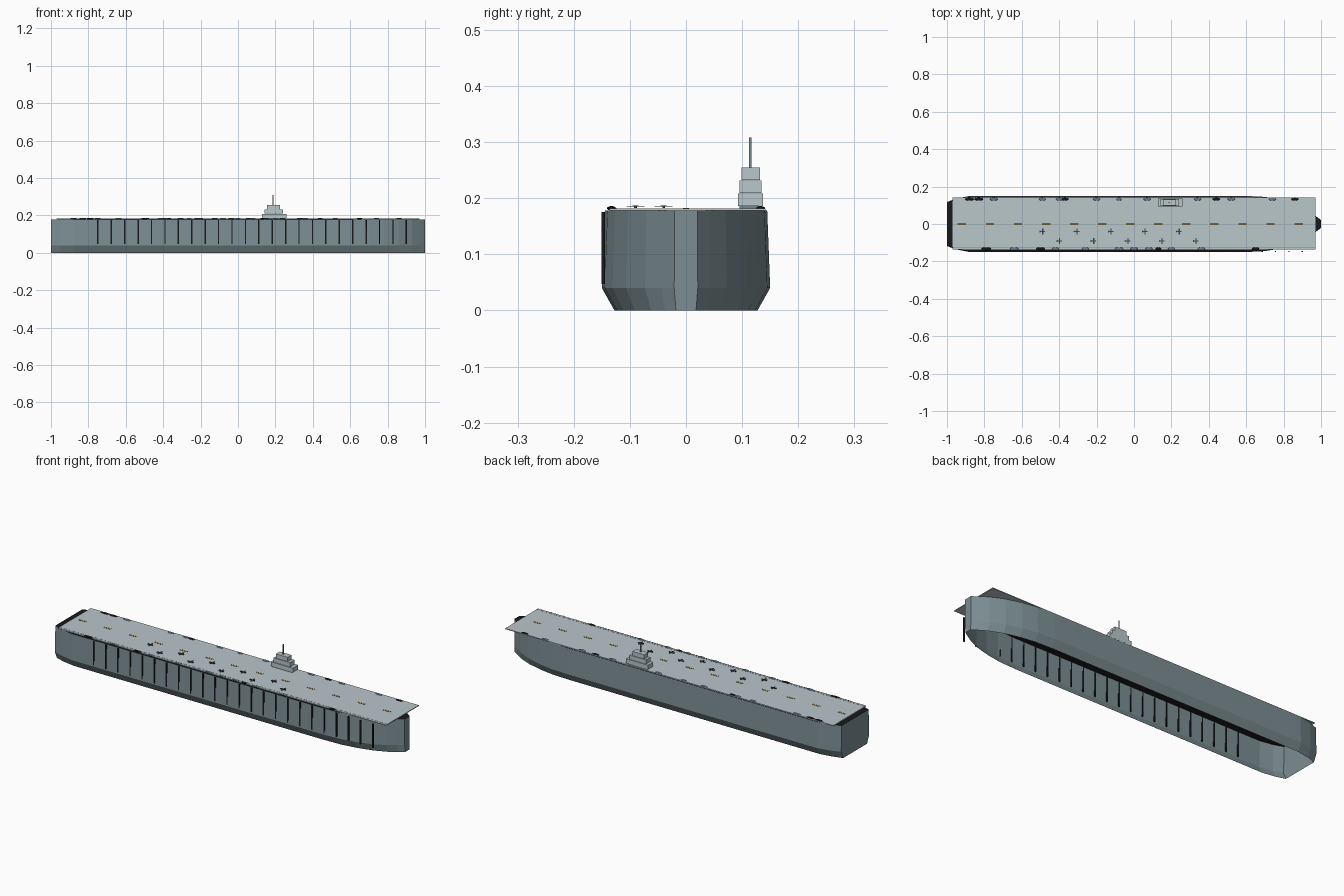
import bpy, bmesh
from mathutils import Matrix, Vector

if "Cube" in bpy.data.objects:
    bpy.data.objects.remove(bpy.data.objects["Cube"])


def material(name, rgb):
    m = bpy.data.materials.new(name)
    m.use_nodes = True
    m.diffuse_color = (*rgb, 1)
    m.node_tree.nodes["Principled BSDF"].inputs["Base Color"].default_value = (*rgb, 1)
    return m


HULL = material("hull grey", (0.2, 0.27, 0.29))
DECK = material("deck grey", (0.49, 0.57, 0.6))
BLACK = material("black", (0.01, 0.01, 0.012))
YELLOW = material("marking yellow", (0.6, 0.42, 0.06))
DARK = material("dark slate", (0.04, 0.06, 0.07))
STEEL = material("steel blue", (0.17, 0.24, 0.29))


def finish(name, bm, mat):
    mesh = bpy.data.meshes.new(name)
    bmesh.ops.recalc_face_normals(bm, faces=bm.faces)
    bm.to_mesh(mesh)
    bm.free()
    mesh.materials.append(mat)
    ob = bpy.data.objects.new(name, mesh)
    bpy.context.collection.objects.link(ob)
    return ob


def add_box(bm, centre, size):
    bmesh.ops.create_cube(bm, size=1, matrix=Matrix.Translation(centre) @ Matrix.Diagonal((*size, 1)))


def box(name, centre, size, mat):
    bm = bmesh.new()
    add_box(bm, centre, size)
    return finish(name, bm, mat)


# Plan outline of the hull, stern to bow, mirrored across the centre line
half = [(-1, 0.118), (-0.95, 0.136), (-0.88, 0.15), (0.6, 0.15), (0.7, 0.145), (0.78, 0.131),
        (0.86, 0.107), (0.93, 0.073), (0.97, 0.044), (1, 0.021)]
outline = half + [(x, -y) for x, y in reversed(half)]


def ring(bm, z, scale):
    return [bm.verts.new((x, y * scale, z)) for x, y in outline]


# Open hull shell: flared keel strip below tall, slightly leaning sides
bm = bmesh.new()
rings = [ring(bm, z, s) for z, s in ((0, 0.85), (0.04, 1), (0.178, 0.965))]
for low, high in zip(rings, rings[1:]):
    for i in range(len(outline)):
        j = (i + 1) % len(outline)
        bm.faces.new((low[i], low[j], high[j], high[i]))
finish("hull", bm, HULL)

# Black lid closing the hull below the deck
bm = bmesh.new()
bm.faces.new(ring(bm, 0.177, 0.965))
finish("hull_lid", bm, BLACK)

# Flight deck and its edge line
box("flight_deck", (0, 0.003, 0.18), (1.94, 0.278, 0.004), DECK)
box("deck_edge_line", (0, -0.124, 0.1822), (1.94, 0.002, 0.0006), HULL)

# Centre line dashes
bm = bmesh.new()
for i in range(13):
    add_box(bm, (-0.92 + 0.15 * i, 0, 0.1823), (0.045, 0.006, 0.001))
finish("centre_dashes", bm, YELLOW)
bm = bmesh.new()
for i in range(13):
    for side in (-1, 1):
        add_box(bm, (-0.92 + 0.15 * i, side * 0.004, 0.1823), (0.045, 0.002, 0.001))
finish("dash_borders", bm, BLACK)

# Upright ribs along one side of the hull
bm = bmesh.new()
for i in range(24):
    add_box(bm, (0.9 - 0.0717 * i, -0.1472, 0.111), (0.007, 0.0062, 0.128))
finish("side_ribs", bm, BLACK)

# Stepped island with mast
for i, (cx, length, width) in enumerate(((0.194, 0.13, 0.045), (0.192, 0.098, 0.039), (0.19, 0.07, 0.033))):
    box(f"island_tier_{i + 1}", (cx, 0.115, 0.197 + 0.0232 * i), (length, width, 0.0226), DECK)
box("island_base", (0.194, 0.115, 0.184), (0.12, 0.04, 0.005), STEEL)
box("mast", (0.187, 0.1148, 0.281), (0.0045, 0.0045, 0.054), HULL)

# Parked aircraft in two staggered rows
for row, (start, y) in enumerate(((-0.49, -0.04), (-0.4, -0.09))):
    bm = bmesh.new()
    for i in range(5):
        x = start + 0.1825 * i
        add_box(bm, (x, y, 0.185), (0.03, 0.0045, 0.0045))
        add_box(bm, (x + 0.002, y, 0.1855), (0.006, 0.032, 0.0015))
        add_box(bm, (x - 0.012, y, 0.186), (0.004, 0.011, 0.0015))
    finish(f"aircraft_row_{row + 1}", bm, DARK)


# Flattened deck edge mounts
def mounts(name, y, places, mat):
    bm = bmesh.new()
    for x, reach in places:
        bmesh.ops.create_uvsphere(bm, u_segments=10, v_segments=6, radius=1,
                                  matrix=Matrix.Translation(Vector((x, y, 0.182))) @ Matrix.Diagonal((reach, 0.008, 0.004, 1)))
    finish(name, bm, mat)


mounts("left_mounts_dark", 0.133, [(-0.88, 0.025), (-0.83, 0.025), (-0.37, 0.02), (0.44, 0.02), (0.86, 0.02)], BLACK)
mounts("left_mounts_steel", 0.133, [(-0.75, 0.022), (-0.49, 0.018), (-0.4, 0.018), (-0.2, 0.02), (-0.08, 0.015),
                                    (0.07, 0.02), (0.34, 0.02), (0.52, 0.02), (0.74, 0.02)], STEEL)
mounts("right_mounts_dark", -0.133, [(-0.79, 0.028), (-0.5, 0.025), (0.13, 0.015), (0.65, 0.02)], BLACK)
mounts("right_mounts_steel", -0.133, [(-0.64, 0.025), (-0.42, 0.018), (-0.26, 0.018), (-0.08, 0.025), (0, 0.02),
                                      (0.08, 0.02), (0.2, 0.018), (0.36, 0.02)], STEEL)
